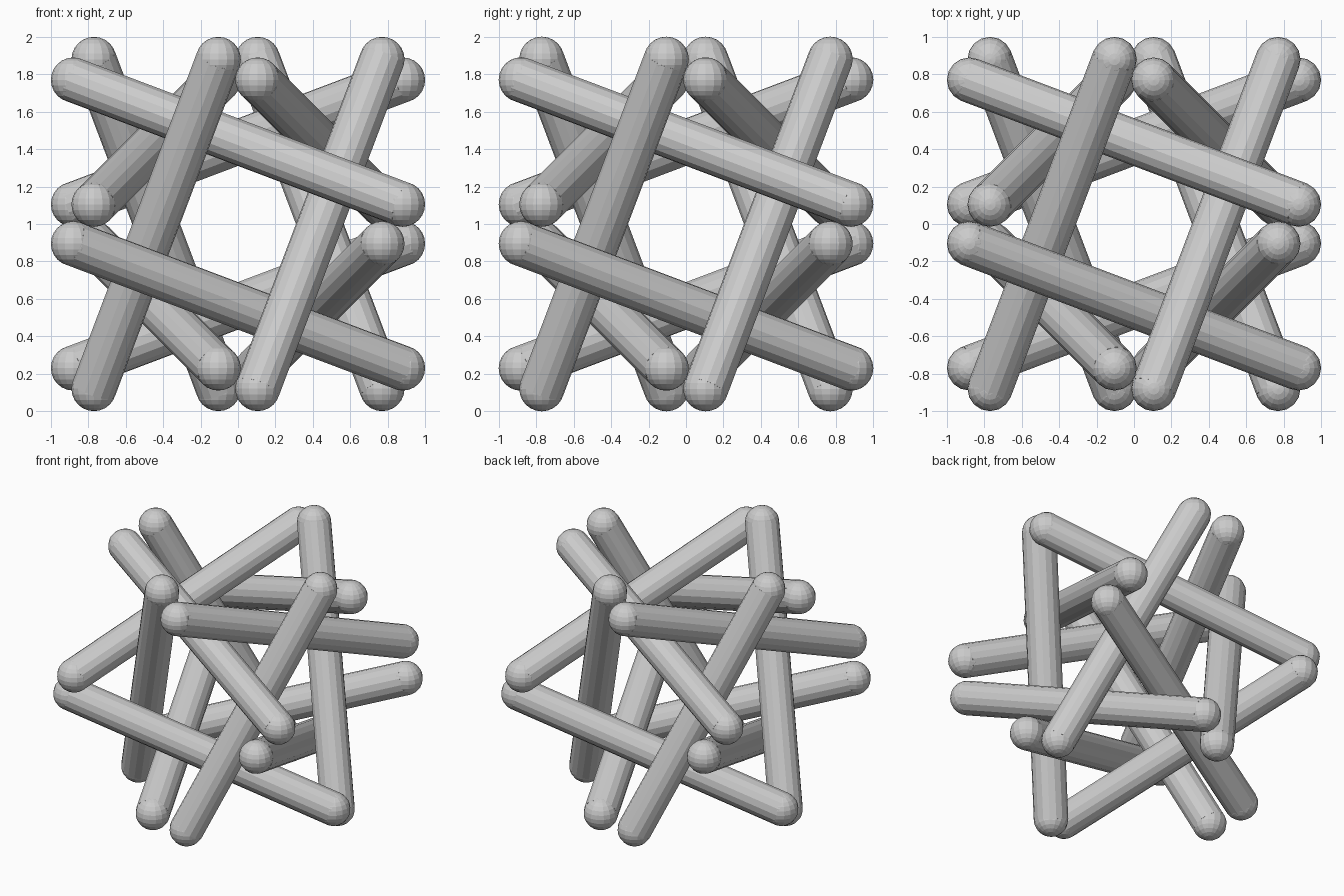
import bpy
import bmesh
from mathutils import Vector, Matrix

if "Cube" in bpy.data.objects:
    bpy.data.objects.remove(bpy.data.objects["Cube"])

RADIUS = 0.12
SIDES = 16
CENTRE = Vector((0, 0, 1))

# One rod; the other eleven follow by cyclic axis swaps and paired sign flips
START = (-0.88, -0.105, 0.77)
END = (0.88, -0.77, 0.105)
FLIPS = [(1, 1, 1), (1, -1, -1), (-1, 1, -1), (-1, -1, 1)]


def turned(p, shift, flip):
    return Vector([p[(i + shift) % 3] * flip[i] for i in range(3)]) + CENTRE


def make_rod(name, a, b):
    bm = bmesh.new()
    axis = b - a
    # straight shaft
    shaft = Matrix.Translation((a + b) / 2) @ axis.to_track_quat('Z', 'Y').to_matrix().to_4x4()
    bmesh.ops.create_cone(bm, cap_ends=True, segments=SIDES, radius1=RADIUS,
                          radius2=RADIUS, depth=axis.length, matrix=shaft)
    # ball at each end
    for p in (a, b):
        bmesh.ops.create_uvsphere(bm, u_segments=SIDES, v_segments=12, radius=RADIUS,
                                  matrix=Matrix.Translation(p))
    mesh = bpy.data.meshes.new(name)
    bm.to_mesh(mesh)
    bm.free()
    bpy.context.collection.objects.link(bpy.data.objects.new(name, mesh))


# Twelve interlaced round-ended rods
for shift in range(3):
    for k, flip in enumerate(FLIPS):
        make_rod(f"rod_{shift * 4 + k + 1}", turned(START, shift, flip), turned(END, shift, flip))
